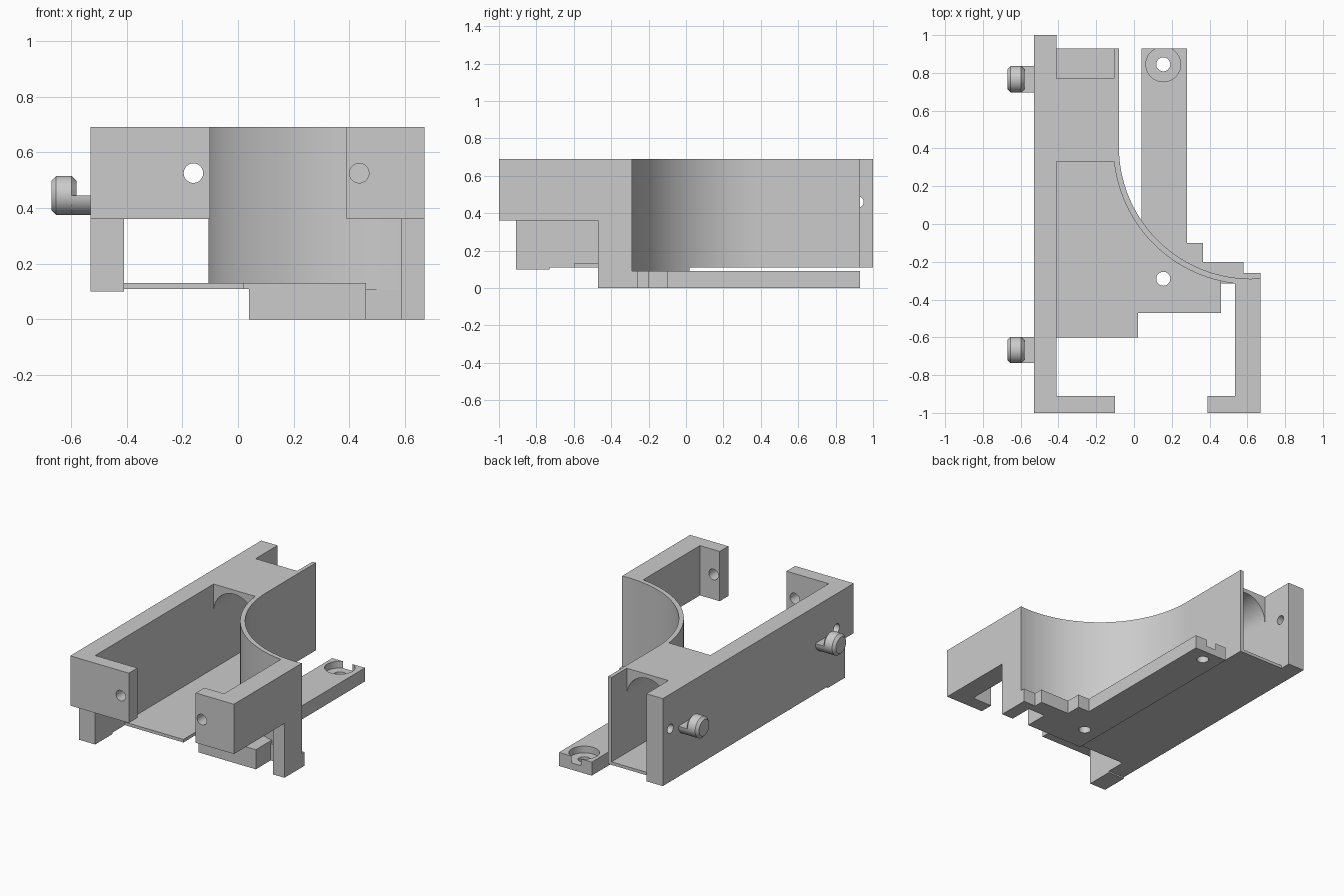
import bpy
import bmesh
from math import cos, sin, radians, pi
from mathutils import Vector

cube = bpy.data.objects.get("Cube")
if cube:
    bpy.data.objects.remove(cube, do_unlink=True)

grey = bpy.data.materials.new("plain_grey")
grey.use_nodes = True
colour = (0.6, 0.6, 0.6, 1)
grey.diffuse_color = colour
grey.node_tree.nodes["Principled BSDF"].inputs["Base Color"].default_value = colour

PLACE = {
    "X": lambda a, b, d: Vector((d, a, b)),
    "Y": lambda a, b, d: Vector((a, d, b)),
    "Z": lambda a, b, d: Vector((a, b, d)),
}


def activate(ob):
    bpy.ops.object.select_all(action="DESELECT")
    ob.select_set(True)
    bpy.context.view_layer.objects.active = ob


def prism(name, outline, lo, hi, axis="Z", bevel=0):
    """Extrude a flat outline along one axis."""
    bm = bmesh.new()
    base = bm.faces.new([bm.verts.new(PLACE[axis](a, b, lo)) for a, b in outline])
    grown = bmesh.ops.extrude_face_region(bm, geom=[base])["geom"]
    moved = [v for v in grown if isinstance(v, bmesh.types.BMVert)]
    bmesh.ops.translate(bm, verts=moved, vec=PLACE[axis](0, 0, hi - lo))
    bmesh.ops.recalc_face_normals(bm, faces=bm.faces)
    mesh = bpy.data.meshes.new(name)
    bm.to_mesh(mesh)
    bm.free()
    mesh.materials.append(grey)
    ob = bpy.data.objects.new(name, mesh)
    bpy.context.collection.objects.link(ob)
    activate(ob)
    if bevel:
        mod = ob.modifiers.new("chamfer", "BEVEL")
        mod.width = bevel
        mod.limit_method = "ANGLE"
        mod.angle_limit = radians(50)
        bpy.ops.object.modifier_apply(modifier=mod.name)
    bpy.ops.object.shade_smooth_by_angle(angle=radians(25))
    return ob


def arc(cx, cy, r, start, end, steps=40):
    angles = [radians(start + (end - start) * i / steps) for i in range(steps + 1)]
    return [(cx + r * cos(t), cy + r * sin(t)) for t in angles]


def rect(a0, a1, b0, b1):
    return [(a0, b0), (a1, b0), (a1, b1), (a0, b1)]


def drill(ob, axis, a, b, r, lo, hi):
    """Cut a round hole through a part."""
    cutter = prism("cutter", arc(a, b, r, 0, 350, 35), lo, hi, axis)
    cutter.hide_render = True
    activate(ob)
    mod = ob.modifiers.new("hole", "BOOLEAN")
    mod.operation = "DIFFERENCE"
    mod.solver = "EXACT"
    mod.object = cutter
    bpy.ops.object.modifier_apply(modifier=mod.name)
    bpy.data.objects.remove(cutter, do_unlink=True)
    bpy.ops.object.shade_smooth_by_angle(angle=radians(25))


TOP, SHELF, FLOOR, UNDER, BASE = 0.69, 0.36, 0.13, 0.11, 0.09
CX, CY, R_IN, R_OUT = 0.62, 0.41, 0.70, 0.73

# Long side wall with its stepped underside
side_wall = prism("side_wall", [
    (-1, SHELF), (-0.91, SHELF), (-0.91, 0.1), (-0.73, 0.1), (-0.73, UNDER),
    (1, UNDER), (1, TOP), (-1, TOP)], -0.53, -0.41, "X")
for y in (0.92, -0.82):
    drill(side_wall, "X", y, 0.46, 0.03, -0.7, -0.3)

# Front lugs with screw holes
for name, x0, x1, hole_x in (("left_lug", 0.39, 0.67, 0.435),
                             ("right_lug", -0.41, -0.10, -0.16)):
    lug = prism(name, rect(x0, x1, SHELF, TOP), -1, -0.91, "Y")
    drill(lug, "Y", hole_x, 0.525, 0.035, -1.1, -0.8)

# Short side wall and its leg
prism("short_wall", rect(0.535, 0.67, -0.91, -0.31), SHELF, TOP)
prism("leg", rect(0.585, 0.67, -0.47, -0.29), 0, SHELF)

# Thin curved wall with a straight tail
prism("curved_wall",
      [(-0.105, 0.93)] + arc(CX, CY, R_OUT, 186.3, 273.9)
      + arc(CX, CY, R_IN, 274.1, 180) + [(-0.08, 0.93)], UNDER, TOP)

# Arched bridge between the side wall and the curved wall
prism("arched_bridge",
      [(-0.41, TOP), (-0.105, TOP)] + arc(-0.2575, 0.51, 0.1525, 0, 180, 24),
      0.33, 0.77, "Y")

# Thin floor
floor = prism("floor",
              [(-0.41, 0.93), (-0.41, -0.6), (0.02, -0.6), (0.02, -0.47),
               (0.46, -0.47)] + arc(CX, CY, 0.722, 257.2, 186.3)
              + [(-0.1, 0.93)], UNDER, FLOOR)

# Riser joining the floor to the base
riser = prism("riser",
              [(0.04, -0.47), (0.46, -0.47), (0.46, -0.315), (0.67, -0.315)]
              + arc(CX, CY, R_IN, 274.1, 214), BASE, UNDER)

# Base plate with a long mounting tongue and stepped corner
base = prism("base_plate", [
    (0.04, -0.47), (0.46, -0.47), (0.46, -0.315), (0.67, -0.315), (0.67, -0.26),
    (0.58, -0.26), (0.58, -0.2), (0.365, -0.2), (0.365, -0.1), (0.28, -0.1),
    (0.28, 0.93), (0.04, 0.93)], 0, BASE)
for part in (floor, riser, base):
    drill(part, "Z", 0.155, -0.29, 0.037, -0.1, 0.3)
drill(base, "Z", 0.155, 0.845, 0.037, -0.1, 0.3)
drill(base, "Z", 0.155, 0.845, 0.092, 0.045, 0.3)

# Hook pegs on the side wall
for label, y in (("rear", 0.767), ("front", -0.667)):
    prism(label + "_peg_head", arc(y, 0.445, 0.07, 0, 350, 35), -0.67, -0.58, "X", 0.017)
    prism(label + "_peg_neck", arc(y, 0.445, 0.07, 180, 360, 20), -0.62, -0.53, "X")
